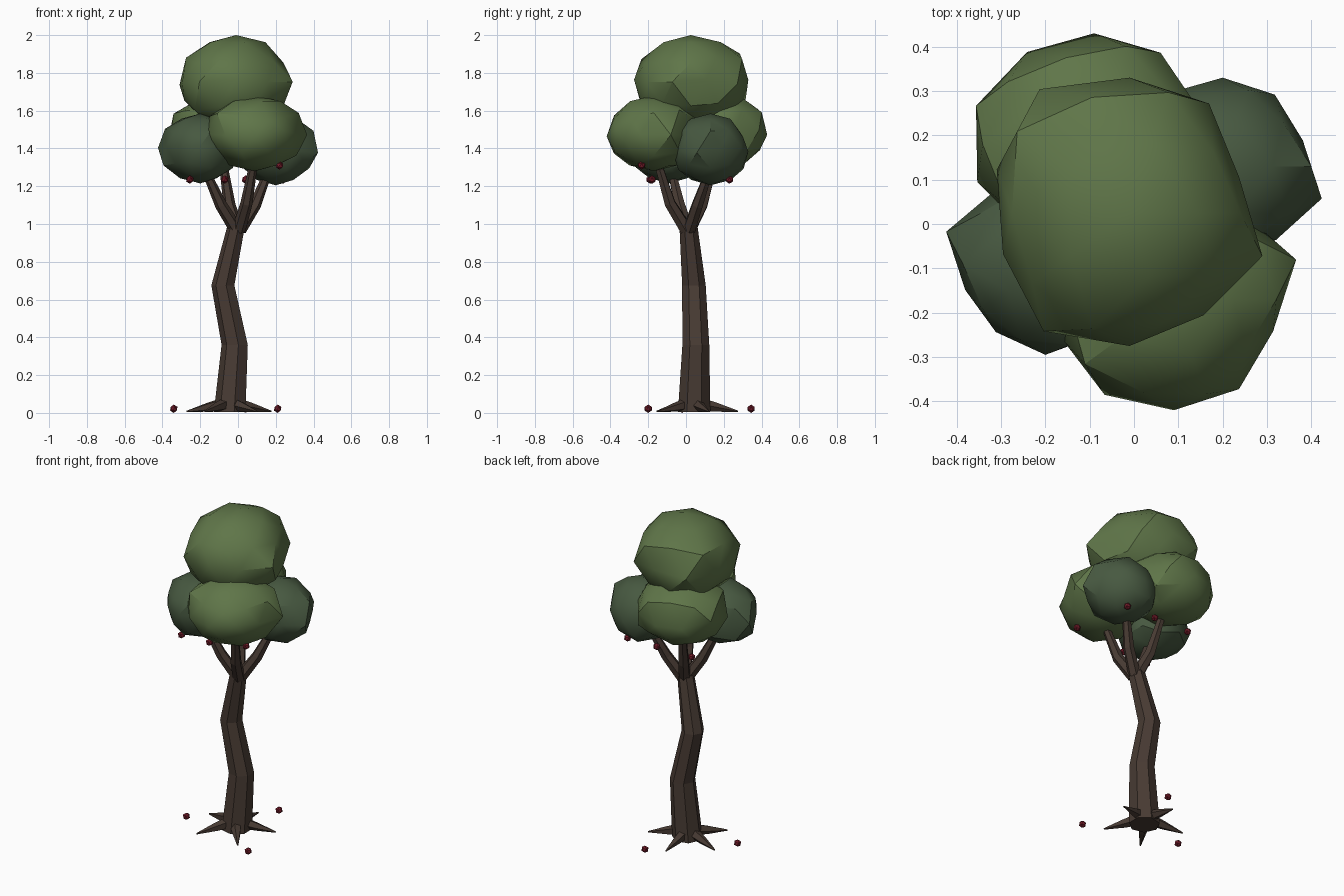
import bpy, bmesh, math, random
from mathutils import Vector

cube = bpy.data.objects.get("Cube")
if cube:
    bpy.data.objects.remove(cube)
random.seed(4)


def material(name, rgb):
    m = bpy.data.materials.new(name)
    m.use_nodes = True
    m.diffuse_color = (*rgb, 1)
    bsdf = next(n for n in m.node_tree.nodes if n.type == 'BSDF_PRINCIPLED')
    bsdf.inputs["Base Color"].default_value = (*rgb, 1)
    bsdf.inputs["Roughness"].default_value = 0.9
    return m


LIGHT = material("light_leaf_green", (0.115, 0.18, 0.066))
DARK = material("dark_leaf_green", (0.063, 0.099, 0.052))
BARK = material("bark_brown", (0.064, 0.043, 0.033))
RED = material("fruit_red", (0.17, 0.011, 0.022))


def finish(bm, name, mat, smooth=None):
    bmesh.ops.recalc_face_normals(bm, faces=bm.faces)
    mesh = bpy.data.meshes.new(name)
    bm.to_mesh(mesh)
    bm.free()
    mesh.materials.append(mat)
    ob = bpy.data.objects.new(name, mesh)
    bpy.context.collection.objects.link(ob)
    if smooth:
        bpy.ops.object.select_all(action='DESELECT')
        ob.select_set(True)
        bpy.context.view_layer.objects.active = ob
        bpy.ops.object.shade_smooth_by_angle(angle=math.radians(smooth))
    return ob


def tube(name, path, sides, flat_rings=False):
    """Loft polygon rings along a path of (x, y, z, radius)."""
    bm = bmesh.new()
    pts = [Vector(p[:3]) for p in path]
    rings = []
    for i, p in enumerate(path):
        d = pts[min(i + 1, len(pts) - 1)] - pts[max(i - 1, 0)]
        if flat_rings:
            d = Vector((0, 0, 1))
        side = Vector((0, 1, 0)) if abs(d.normalized().z) > 0.8 else Vector((0, 0, 1))
        u = d.cross(side).normalized()
        v = d.cross(u).normalized()
        rings.append([bm.verts.new(pts[i] + p[3] * (u * math.cos(a) + v * math.sin(a)))
                      for a in (math.tau * k / sides for k in range(sides))])
    for a, b in zip(rings, rings[1:]):
        for k in range(sides):
            n = (k + 1) % sides
            bm.faces.new((a[k], a[n], b[n], b[k]))
    bm.faces.new(rings[0])
    bm.faces.new(rings[-1])
    return finish(bm, name, BARK)


# Bent trunk
tube("trunk", [(-0.04, 0.043, 0.005, 0.088), (-0.014, 0.052, 0.36, 0.073),
               (-0.077, 0.042, 0.675, 0.064), (-0.003, 0.011, 1.01, 0.048)], 7, True)

# Five pointed roots around the foot
for i in range(5):
    a = math.radians(20 + 72 * i)
    path = [(-0.045 + r * math.cos(a), 0.04 + r * math.sin(a), z, w)
            for r, z, w in ((0.03, 0.048, 0.036), (0.12, 0.03, 0.025), (0.235, 0.008, 0.004))]
    tube(f"root_{i + 1}", path, 5)

# Forked branches, one into each lower leaf clump
for name, knee, tip in (("front", (0.045, -0.085, 1.11), (0.09, -0.16, 1.36)),
                        ("left", (0.09, 0.06, 1.1), (0.17, 0.13, 1.3)),
                        ("back", (-0.045, 0.085, 1.1), (-0.085, 0.16, 1.36)),
                        ("right", (-0.09, -0.035, 1.1), (-0.18, -0.08, 1.3))):
    tube(f"{name}_branch", [(knee[0] * 0.1, 0.01 + knee[1] * 0.1, 0.97, 0.036),
                            (*knee, 0.032), (*tip, 0.02)], 6)


def clump(name, mat, centre, height, radii):
    """Low-poly leaf ball whose outline follows ten radii, 36 degrees apart."""
    bm = bmesh.new()
    bmesh.ops.create_icosphere(bm, subdivisions=2, radius=1)
    for v in bm.verts:
        t = (math.degrees(math.atan2(v.co.y, v.co.x)) - 18) / 36 % 10
        k = int(t) % 10
        r = radii[k] + (radii[(k + 1) % 10] - radii[k]) * (t - int(t))
        if abs(v.co.z) > 0.99:
            r = sum(radii) / 10
        j = 1 if abs(v.co.z) < 0.05 else random.uniform(0.95, 1.07)
        lift = random.uniform(-0.02, 0.02) if abs(v.co.z) < 0.8 else 0
        v.co = Vector((v.co.x * r * j, v.co.y * r * j, v.co.z * height + lift)) + Vector(centre)
    return finish(bm, name, mat, 30)


# Leaf crown
clump("top_leaves", LIGHT, (-0.01, 0.025, 1.75), 0.25,
      (0.26, 0.305, 0.305, 0.345, 0.315, 0.3, 0.33, 0.3, 0.285, 0.315))
clump("front_leaves", LIGHT, (0.09, -0.17, 1.48), 0.2,
      (0.29, 0.25, 0.25, 0.25, 0.26, 0.27, 0.266, 0.25, 0.25, 0.235))
clump("back_leaves", LIGHT, (-0.09, 0.18, 1.49), 0.2,
      (0.25, 0.255, 0.25, 0.257, 0.28, 0.277, 0.25, 0.25, 0.25, 0.25))
clump("left_leaves", DARK, (0.2, 0.13, 1.395), 0.19,
      (0.19, 0.2, 0.2, 0.205, 0.2, 0.2, 0.2, 0.2, 0.205, 0.235))
clump("right_leaves", DARK, (-0.2, -0.09, 1.4), 0.185,
      (0.2, 0.2, 0.2, 0.2, 0.235, 0.19, 0.19, 0.205, 0.2, 0.2))

# Hanging and fallen fruit
for i, place in enumerate(((0.22, -0.235, 1.31), (-0.255, -0.19, 1.235), (-0.07, -0.18, 1.235),
                           (0.24, 0.23, 1.235), (0.04, 0.23, 1.235), (-0.2, 0.23, 1.235),
                           (-0.34, -0.02, 0.022), (0.21, -0.2, 0.022), (0.04, 0.345, 0.022))):
    bm = bmesh.new()
    bmesh.ops.create_icosphere(bm, subdivisions=1, radius=0.022)
    bmesh.ops.translate(bm, verts=bm.verts, vec=place)
    finish(bm, f"fruit_{i + 1}", RED)
